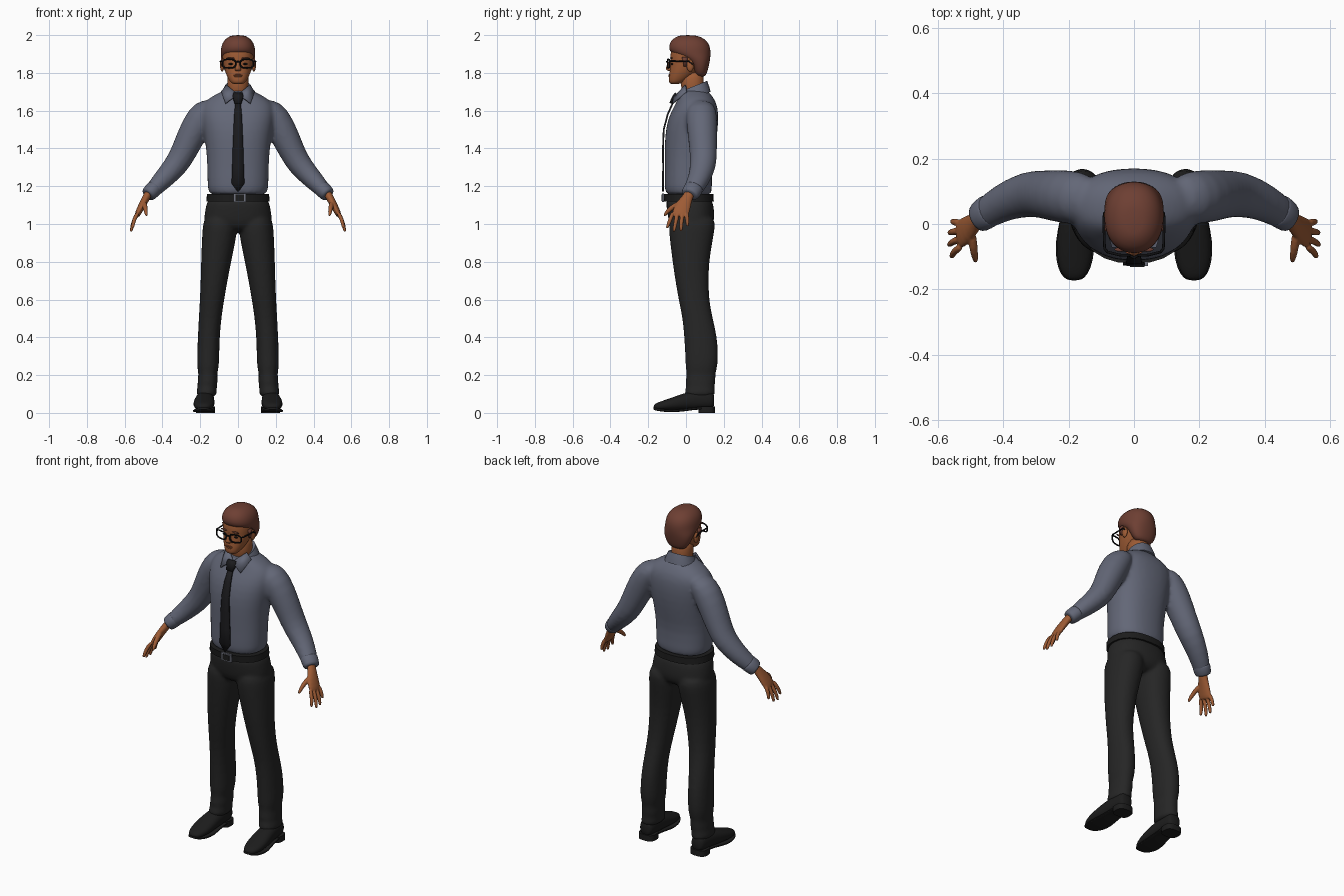
import bpy, bmesh, math
from mathutils import Vector as V


def mat(name, r, g, b):
    m = bpy.data.materials.new(name)
    m.diffuse_color = (r, g, b, 1)
    return m


SKIN = mat("skin", .34, .105, .035)
LIP = mat("lip", .22, .06, .025)
HAIR = mat("hair_brown", .155, .05, .033)
SHIRT = mat("shirt_grey_blue", .125, .136, .185)
TROUSER = mat("trouser_black", .019, .019, .019)
TIE = mat("tie_black", .011, .011, .013)
LEATHER = mat("leather_black", .012, .012, .012)
STEEL = mat("buckle_steel", .16, .17, .21)
FRAME = mat("frame_black", .005, .005, .006)


def ring(c, u, v, n=24, p=2.2):
    """Superellipse cross-section with half axes u and v."""
    c, u, v = V(c), V(u), V(v)
    pts = []
    for i in range(n):
        a = 2 * math.pi * i / n
        f = lambda t: math.copysign(abs(t) ** (2 / p), t)
        pts.append(c + u * f(math.cos(a)) + v * f(math.sin(a)))
    return pts


def flat(z, x0, x1, y0, y1, p=2.2):
    """Horizontal cross-section from its extents."""
    return ring(((x0 + x1) / 2, (y0 + y1) / 2, z), ((x1 - x0) / 2, 0, 0), (0, (y1 - y0) / 2, 0), p=p)


def tube(path, n=16):
    """Cross-sections along a path of (x, y, z, half thickness, half width)."""
    out = []
    for i, q in enumerate(path):
        a, b = path[max(i - 1, 0)], path[min(i + 1, len(path) - 1)]
        t = (V(b[:3]) - V(a[:3])).normalized()
        u = V((0, 1, 0)) - t * t.y
        u.normalize()
        out.append(ring(q[:3], t.cross(u) * q[3], u * q[4], n, 2))
    return out


def flip(rings):
    return [[V((-p.x, p.y, p.z)) for p in r] for r in rings]


def finish(name, bm, m, mirror=False, angle=180):
    bmesh.ops.recalc_face_normals(bm, faces=bm.faces)
    me = bpy.data.meshes.new(name)
    bm.to_mesh(me)
    bm.free()
    me.materials.append(m)
    me.shade_smooth()
    if angle < 180:
        me.set_sharp_from_angle(angle=math.radians(angle))
    o = bpy.data.objects.new(name, me)
    bpy.context.collection.objects.link(o)
    if mirror:
        o.modifiers.new("mirror", 'MIRROR')
    return o


def loft(name, parts, m, mirror=False, sub=1, voxel=0, smooth=4, angle=180):
    """Skin each list of cross-sections, optionally fusing all lists together."""
    bm = bmesh.new()
    for rings in parts:
        vs = [[bm.verts.new(p) for p in r] for r in rings]
        n = len(vs[0])
        for a, b in zip(vs, vs[1:]):
            for i in range(n):
                j = (i + 1) % n
                bm.faces.new((a[i], a[j], b[j], b[i]))
        bm.faces.new(vs[0][::-1])
        bm.faces.new(vs[-1])
    o = finish(name, bm, m, mirror, angle)
    if sub:
        s = o.modifiers.new("round", 'SUBSURF')
        s.levels = s.render_levels = sub
    if voxel:
        r = o.modifiers.new("fuse", 'REMESH')
        r.mode, r.voxel_size, r.use_smooth_shade = 'VOXEL', voxel, True
        k = o.modifiers.new("relax", 'SMOOTH')
        k.factor, k.iterations = .5, smooth
    return o


def plate(name, polys, m, thick, mirror=False):
    bm = bmesh.new()
    for poly in polys:
        bm.faces.new([bm.verts.new(p) for p in poly])
    bmesh.ops.remove_doubles(bm, verts=bm.verts, dist=1e-5)
    o = finish(name, bm, m, mirror, 30)
    s = o.modifiers.new("thickness", 'SOLIDIFY')
    s.thickness, s.offset = thick, 0
    return o


def box(name, c, size, m, mirror=False):
    bm = bmesh.new()
    bmesh.ops.create_cube(bm, size=1)
    for v in bm.verts:
        v.co = V([v.co[i] * size[i] + c[i] for i in range(3)])
    return finish(name, bm, m, mirror, 30)


def ball(name, c, r, m, mirror=True):
    bm = bmesh.new()
    bmesh.ops.create_uvsphere(bm, u_segments=16, v_segments=10, radius=1)
    for v in bm.verts:
        v.co = V([v.co[i] * r[i] + c[i] for i in range(3)])
    return finish(name, bm, m, mirror)


# shirt: torso and sleeves fused
torso = [flat(z, -w, w, a, b, 2.3) for z, w, a, b in [
    (1.145, .152, -.105, .135), (1.18, .163, -.116, .14), (1.3, .163, -.112, .135),
    (1.4, .169, -.114, .155), (1.5, .185, -.11, .17), (1.58, .197, -.088, .173),
    (1.635, .19, -.056, .165), (1.67, .15, -.04, .145), (1.695, .1, -.035, .125),
    (1.715, .065, -.02, .105)]]
sleeve = tube([(.12, .08, 1.635, .035, .06), (.175, .08, 1.6, .075, .085), (.225, .085, 1.515, .082, .083),
               (.285, .092, 1.385, .07, .074), (.325, .092, 1.312, .066, .072),
               (.395, .07, 1.238, .055, .06), (.45, .035, 1.18, .044, .052), (.47, .025, 1.16, .036, .044)])
loft("shirt", [torso, sleeve, flip(sleeve)], SHIRT, voxel=.011, smooth=5)
loft("cuff", [tube([(.437, .045, 1.196, .041, .049), (.442, .042, 1.19, .046, .054),
                    (.474, .02, 1.157, .042, .049), (.479, .017, 1.152, .036, .043)])], SHIRT, True)

# collar
tilt = lambda z, rx, ry: ring((0, .042, z), (rx, 0, 0), (0, ry, ry * .4))
loft("collar_band", [[tilt(1.665, .095, .088), tilt(1.695, .085, .081), tilt(1.73, .068, .07),
                      tilt(1.722, .062, .064)]], SHIRT, sub=0, angle=50)
plate("collar_leaf", [[(.006, -.043, 1.69), (.06, -.002, 1.735), (.088, .002, 1.70),
                       (.066, -.07, 1.638), (.025, -.064, 1.67)]], SHIRT, .008, True)


# tie
def strip(rows):
    return [[(-a[2], a[1], a[0]), (a[2], a[1], a[0]), (b[2], b[1], b[0]), (-b[2], b[1], b[0])]
            for a, b in zip(rows, rows[1:])]


plate("tie_blade", strip([(1.645, -.068, .014), (1.58, -.097, .02), (1.5, -.118, .024), (1.4, -.122, .028),
                          (1.3, -.121, .031), (1.215, -.122, .034), (1.172, -.122, .004)]), TIE, .009)
plate("tie_knot", strip([(1.69, -.05, .024), (1.675, -.062, .028), (1.638, -.079, .017)]), TIE, .02)

# trousers: hips and legs fused
hips = [flat(z, -w, w, a, b, 2.3) for z, w, a, b in [
    (1.15, .158, -.11, .137), (1.1, .17, -.105, .146), (1.04, .181, -.098, .153),
    (.99, .182, -.085, .145), (.955, .13, -.05, .1)]]
leg = [flat(z, *e) for z, *e in [
    (1.05, .02, .17, -.08, .145), (1.0, .003, .187, -.094, .158), (.93, .008, .191, -.088, .145),
    (.8, .036, .196, -.072, .122), (.7, .055, .198, -.057, .12), (.6, .073, .202, -.04, .122),
    (.5, .088, .208, -.018, .142), (.4, .097, .213, -.01, .166), (.3, .099, .217, -.004, .172),
    (.24, .101, .217, -.003, .166), (.205, .112, .208, .004, .155), (.17, .106, .215, -.004, .158),
    (.14, .113, .213, .002, .15), (.115, .111, .22, -.007, .154), (.08, .113, .222, -.012, .155)]]
loft("trousers", [hips, leg, flip(leg)], TROUSER, voxel=.01, smooth=3)

# belt, buckle
loft("belt", [[flat(1.12, -.168, .168, -.117, .147, 2.3), flat(1.158, -.164, .164, -.121, .146, 2.3)]],
     LEATHER, sub=0, angle=40)
box("buckle", (.01, -.122, 1.139), (.066, .012, .046), STEEL)
box("buckle_inset", (.01, -.127, 1.139), (.044, .008, .032), LEATHER)

# shoes with sole and heel
loft("shoe", [[ring((x, y, z), (rx, 0, 0), (0, 0, rz), 20, 2.3) for x, y, z, rx, rz in [
    (.183, -.172, .031, .018, .01), (.183, -.155, .034, .039, .02), (.182, -.11, .041, .054, .028),
    (.18, -.05, .052, .057, .038), (.176, .01, .064, .051, .048), (.172, .08, .07, .047, .05),
    (.171, .135, .07, .042, .048), (.171, .15, .065, .03, .036)]]], LEATHER, True)
loft("shoe_sole", [[ring((x, y, z), (rx, 0, 0), (0, 0, .007), 20, 4) for x, y, z, rx in [
    (.183, -.174, .024, .02), (.183, -.155, .018, .043), (.182, -.11, .011, .058),
    (.18, -.05, .01, .061), (.176, .01, .018, .051), (.172, .07, .026, .047), (.171, .145, .026, .042)]]],
     LEATHER, True, angle=40)
loft("shoe_heel", [[flat(z, .122, .222, .066, .153, 3) for z in (0, .035)]], LEATHER, True, sub=0, angle=40)

# hands: palm, four fingers and thumb fused
digits = [tube([(.468, .025, 1.175, .022, .028), (.485, .008, 1.14, .022, .028), (.508, -.015, 1.1, .02, .044),
                (.53, -.03, 1.055, .017, .047), (.537, -.034, 1.04, .012, .042)], 12)]
for k, tip in [(-.068, (.558, -.1, .98)), (-.044, (.566, -.064, .962)),
               (-.02, (.565, -.027, .965)), (.003, (.556, .008, .99))]:
    a, b = V((.527, k, 1.065)), V(tip)
    mid = a.lerp(b, .5) + V((.009, 0, 0))
    end = b + (b - mid) * .06
    digits.append(tube([(*a, .012, .012), (*mid, .0115, .0115), (*b, .009, .009), (*end, .004, .004)], 10))
digits.append(tube([(.497, -.02, 1.115, .014, .016), (.492, -.07, 1.092, .014, .015),
                    (.487, -.1, 1.065, .011, .012), (.484, -.118, 1.04, .007, .007)], 10))
loft("hand", digits, SKIN, True, voxel=.004, smooth=2)

# head and neck
loft("neck", [[flat(z, -w, w, a, b) for z, w, a, b in [
    (1.66, .06, -.02, .095), (1.73, .056, -.026, .092), (1.82, .06, -.035, .1)]]], SKIN)
loft("head", [[flat(z, -w, w, a, b) for z, w, a, b in [
    (1.74, .026, -.08, -.04), (1.75, .041, -.091, -.01), (1.775, .055, -.092, .03), (1.805, .069, -.087, .06),
    (1.85, .08, -.081, .1), (1.89, .084, -.085, .115), (1.93, .08, -.078, .115), (1.97, .058, -.05, .09)]]], SKIN)
loft("nose", [[flat(z, -w, w, a, -.07) for z, w, a in [
    (1.808, .01, -.088), (1.815, .018, -.106), (1.825, .015, -.109), (1.85, .009, -.096), (1.868, .008, -.086)]]], SKIN)
ball("ear", (.084, .022, 1.838), (.011, .019, .031), SKIN)
ball("upper_lip", (0, -.087, 1.789), (.026, .006, .0045), LIP, False)
ball("lower_lip", (0, -.088, 1.782), (.021, .006, .005), SKIN, False)
ball("eye", (.036, -.073, 1.847), (.014, .006, .005), FRAME)
ball("eyebrow", (.038, -.078, 1.878), (.022, .007, .004), HAIR)

# hair cap with raised hairline in front and low nape
loft("hair", [[flat(z, -w, w, a, b) for z, w, a, b in [
    (1.778, .045, .06, .1), (1.8, .065, .04, .112), (1.83, .08, .03, .12), (1.865, .089, .005, .127),
    (1.888, .092, -.045, .13), (1.91, .092, -.088, .131), (1.94, .09, -.092, .128), (1.97, .077, -.082, .112),
    (1.99, .053, -.055, .08), (2.0, .028, -.03, .048)]]], HAIR)
plate("sideburn", [[(.086, -.022, 1.885), (.086, .008, 1.885), (.084, .004, 1.835), (.083, -.012, 1.835)]],
      HAIR, .009, True)


# glasses
def wire(name, pts, cyclic=False):
    c = bpy.data.curves.new(name, 'CURVE')
    c.dimensions, c.bevel_depth, c.bevel_resolution = '3D', .0042, 2
    s = c.splines.new('POLY')
    s.points.add(len(pts) - 1)
    for q, p in zip(s.points, pts):
        q.co = (*p, 1)
    s.use_cyclic_u = cyclic
    c.materials.append(FRAME)
    bpy.context.collection.objects.link(bpy.data.objects.new(name, c))


for s, side in ((-1, "right"), (1, "left")):
    rim = ring((s * .047, -.096, 1.849), (.035, 0, 0), (0, 0, .023), 24, 2.8)
    for p in rim:
        p.y += max(0, abs(p.x) - .04) * .25
    wire(side + "_lens_rim", rim, True)
    wire(side + "_temple", [(s * .08, -.087, 1.862), (s * .09, -.075, 1.863), (s * .093, .015, 1.862),
                            (s * .09, .035, 1.845)])
wire("glasses_bridge", [(-.013, -.097, 1.856), (0, -.103, 1.86), (.013, -.097, 1.856)])
